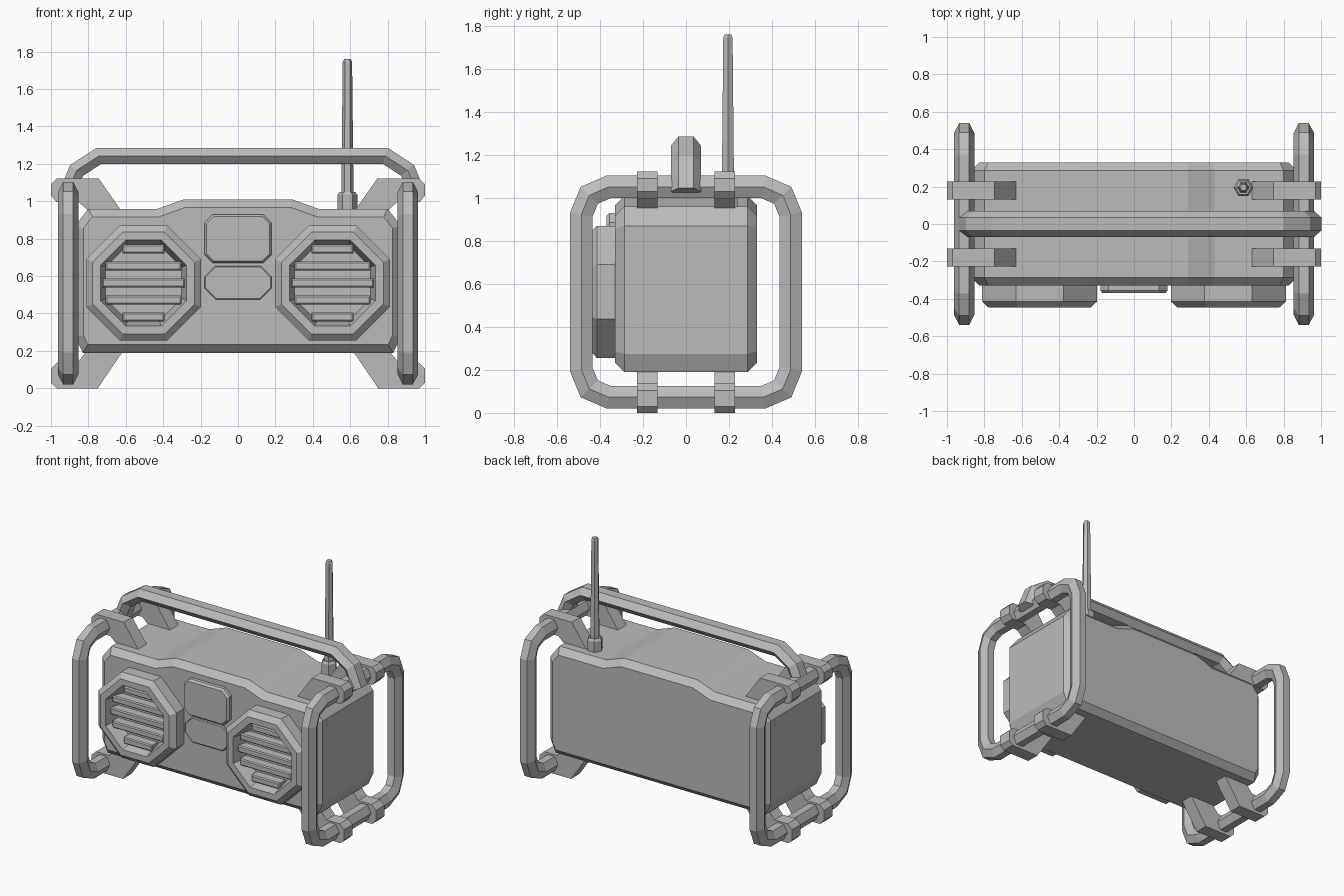
import bpy, bmesh, math
from mathutils import Vector

cube = bpy.data.objects.get("Cube")
if cube:
    bpy.data.objects.remove(cube, do_unlink=True)

grey = bpy.data.materials.new("plain_grey")
grey.use_nodes = True
grey.diffuse_color = (0.5, 0.5, 0.5, 1)
grey.node_tree.nodes["Principled BSDF"].inputs["Base Color"].default_value = (0.5, 0.5, 0.5, 1)


def loft(name, rings, closed=False, caps=True):
    """Skin a list of equal-length point rings."""
    bm = bmesh.new()
    loops = [[bm.verts.new(p) for p in ring] for ring in rings]
    n = len(loops[0])
    pairs = list(zip(loops, loops[1:]))
    if closed:
        pairs.append((loops[-1], loops[0]))
    for a, b in pairs:
        for i in range(n):
            j = (i + 1) % n
            bm.faces.new((a[i], a[j], b[j], b[i]))
    if caps and not closed:
        bm.faces.new(loops[0])
        bm.faces.new(loops[-1])
    bmesh.ops.recalc_face_normals(bm, faces=bm.faces)
    mesh = bpy.data.meshes.new(name)
    bm.to_mesh(mesh)
    bm.free()
    mesh.materials.append(grey)
    obj = bpy.data.objects.new(name, mesh)
    bpy.context.collection.objects.link(obj)
    return obj


def inset(points, d):
    """Move a closed 2D outline inwards by d (counter-clockwise points)."""
    out = []
    for i, p in enumerate(points):
        p = Vector(p)
        a = (p - Vector(points[i - 1])).normalized()
        b = (Vector(points[(i + 1) % len(points)]) - p).normalized()
        na, nb = Vector((-a.y, a.x)), Vector((-b.y, b.x))
        out.append(p + (na + nb) * d / (1 + na.dot(nb)))
    return out


def slab(name, outline, sections):
    """Stack an x-z outline along y; sections are (y, inset) pairs."""
    return loft(name, [[(p[0], y, p[1]) for p in inset(outline, d)] for y, d in sections])


def tube(name, path, half_in, half_out, place, closed):
    """Sweep a hexagon along a 2D path; place maps (u, v, w) to 3D."""
    rings = []
    n = len(path)
    for i, p in enumerate(path):
        p = Vector(p)
        a = p - Vector(path[i - 1]) if closed or i else Vector(path[1]) - p
        b = Vector(path[(i + 1) % n]) - p if closed or i < n - 1 else a
        a, b = a.normalized(), b.normalized()
        na, nb = Vector((-a.y, a.x)), Vector((-b.y, b.x))
        miter = (na + nb) / (1 + na.dot(nb))
        ring = []
        for s, w in ((0, 1), (1, .5), (1, -.5), (0, -1), (-1, -.5), (-1, .5)):
            q = p + miter * s * half_in
            ring.append(place(q.x, q.y, w * half_out))
        rings.append(ring)
    return loft(name, rings, closed)


def octagon(cx, cz, apothem, y):
    r = apothem / math.cos(math.pi / 8)
    angles = [math.pi / 8 + k * math.pi / 4 for k in range(8)]
    return [(cx + r * math.cos(t), y, cz + r * math.sin(t)) for t in angles]


def box_outline(w, z0, z1, c):
    """Counter-clockwise rectangle with cut corners."""
    return [(-w + c, z0), (w - c, z0), (w, z0 + c), (w, z1 - c),
            (w - c, z1), (-w + c, z1), (-w, z1 - c), (-w, z0 + c)]


# Main body with raised middle and chamfered rims
half = [(.83, .19), (.87, .275), (.87, .87), (.80, .96), (.43, .96), (.29, 1.01)]
body = half + [(-x, z) for x, z in reversed(half)]
slab("body", body, [(-.33, .043), (-.287, 0), (.287, 0), (.33, .043)])

# Centre panels
slab("display_panel", box_outline(.18, .67, .93, .045),
     [(-.32, 0), (-.355, 0), (-.37, .012)])
slab("control_panel", box_outline(.18, .475, .655, .06),
     [(-.32, 0), (-.342, 0), (-.347, .006)])

for side, label in ((1, "left"), (-1, "right")):
    # Speaker ring, recess and louvres
    cx, cz = side * .505, .563
    shape = [(.307, -.32), (.307, -.415), (.272, -.447), (.23, -.447), (.203, -.345)]
    loft(label + "_speaker", [octagon(cx, cz, a, y) for a, y in shape])
    for k in range(-2, 3):
        dz = k * .091
        w = min(.22, .215 * math.sqrt(2) - abs(dz) - .01)
        bar = [(cx - w, cz + dz - .023), (cx + w, cz + dz - .023),
               (cx + w, cz + dz + .023), (cx - w, cz + dz + .023)]
        slab(f"{label}_louvre_{k + 3}", bar, [(-.335, 0), (-.405, 0), (-.412, .007)])

    # Side guard frame
    corner = [(.487, .36), (.45, .45), (.36, .489)]
    loop = corner + [(-u, v) for u, v in reversed(corner)]
    loop += [(-u, -v) for u, v in loop]
    tube(label + "_guard_frame", loop, .052, .054,
         lambda u, v, w: (side * .908 + w, u, .562 + v), True)

    # Clamps joining the frame to the body
    top = [(1, 1.09), (.97, 1.122), (.745, 1.122), (.61, .93),
           (.78, .93), (.85, .995), (.97, .995), (1, 1.03)]
    bottom = [(1, .03), (.97, 0), (.75, 0), (.60, .22),
              (.79, .22), (.86, .138), (.965, .138), (1, .105)]
    for level, outline in (("top", top), ("bottom", bottom)):
        for y, place in ((-.18, "front"), (.18, "back")):
            slab(f"{label}_{level}_{place}_clamp", [(side * x, z) for x, z in outline],
                 [(y - .048, 0), (y + .048, 0)])

# Carrying handle
arm = [(.94, 1.03), (.885, 1.165), (.765, 1.243)]
tube("carry_handle", arm + [(-x, z) for x, z in reversed(arm)], .043, .07,
     lambda u, v, w: (u + .022, w, v), False)


# Aerial socket and rod
def spindle(name, profile):
    angles = [k * math.pi / 3 for k in range(6)]
    loft(name, [[(.585 + r * math.cos(t), .195 + r * math.sin(t), z) for t in angles]
                for r, z in profile])


spindle("aerial_socket", [(.053, .93), (.053, 1.035), (.042, 1.05)])
spindle("aerial_rod", [(.033, 1.03), (.025, 1.745), (.018, 1.76)])
